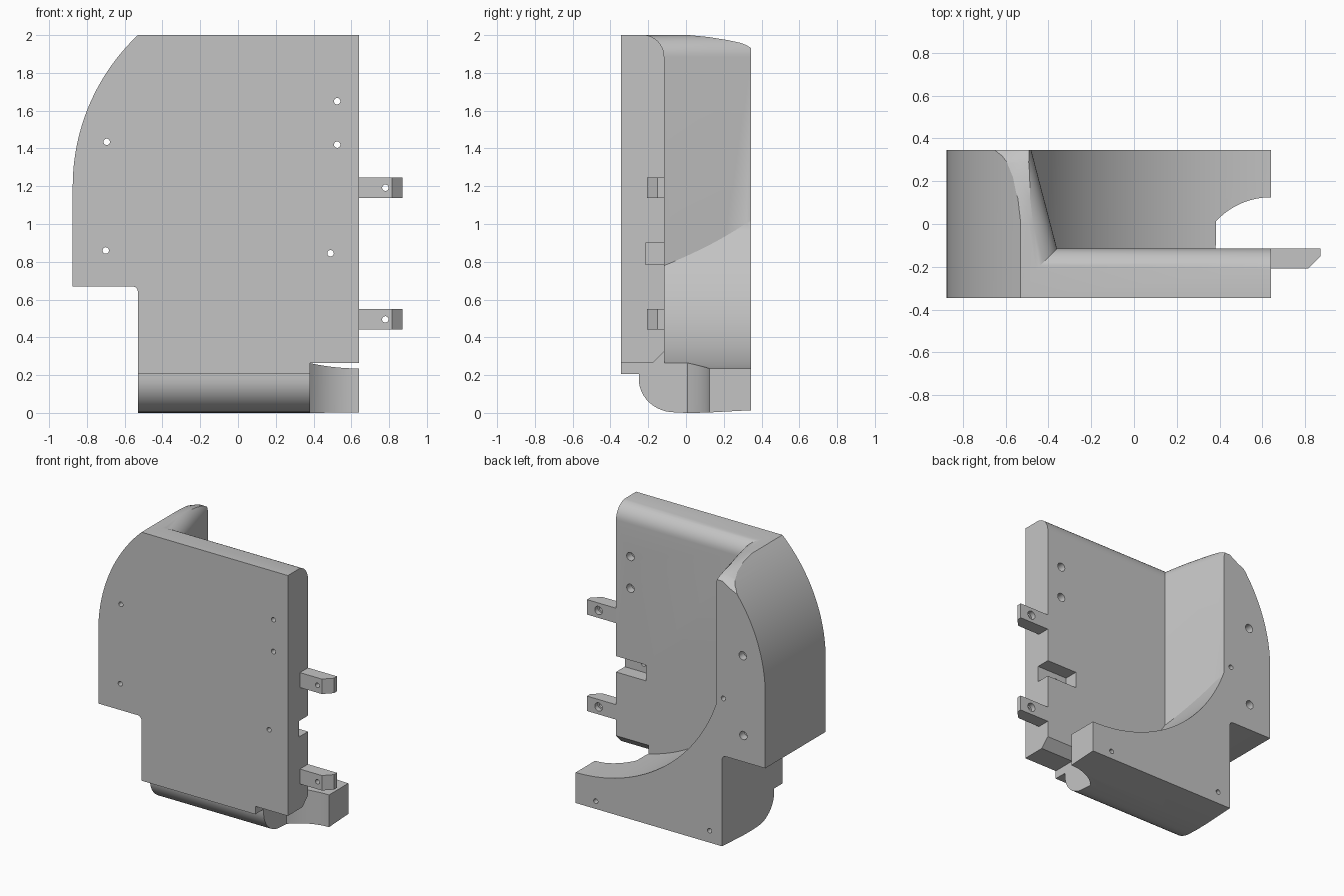
import bpy, bmesh
from math import sin, cos, pi, sqrt, radians

cube = bpy.data.objects.get("Cube")
if cube:
    bpy.data.objects.remove(cube)

grey = bpy.data.materials.new("plain grey")
grey.use_nodes = True
grey.diffuse_color = (0.55, 0.55, 0.55, 1)
grey.node_tree.nodes["Principled BSDF"].inputs["Base Color"].default_value = (0.55, 0.55, 0.55, 1)


def loft(name, sections):
    """Closed solid through matching rings of points."""
    bm = bmesh.new()
    rings = [[bm.verts.new(p) for p in s] for s in sections]
    n = len(rings[0])
    for a, b in zip(rings, rings[1:]):
        for i in range(n):
            j = (i + 1) % n
            bm.faces.new((a[i], a[j], b[j], b[i]))
    bm.faces.new(rings[0])
    bm.faces.new(rings[-1])
    bmesh.ops.recalc_face_normals(bm, faces=bm.faces[:])
    mesh = bpy.data.meshes.new(name)
    bm.to_mesh(mesh)
    bm.free()
    mesh.materials.append(grey)
    ob = bpy.data.objects.new(name, mesh)
    bpy.context.collection.objects.link(ob)
    return ob


def prism(name, outline, axis, lo, hi):
    """Extrude a 2D outline along an axis."""
    place = {"x": lambda a, b, d: (d, a, b),
             "y": lambda a, b, d: (a, d, b),
             "z": lambda a, b, d: (a, b, d)}[axis]
    return loft(name, [[place(a, b, d) for a, b in outline] for d in (lo, hi)])


def arc(cx, cz, r, start, end, n):
    angles = [radians(start + (end - start) * i / n) for i in range(n + 1)]
    return [(cx + r * cos(t), cz + r * sin(t)) for t in angles]


def combine(target, tool, operation="DIFFERENCE"):
    mod = target.modifiers.new("combine", "BOOLEAN")
    mod.operation, mod.object, mod.solver = operation, tool, "EXACT"
    bpy.context.view_layer.objects.active = target
    bpy.ops.object.modifier_apply(modifier=mod.name)
    bpy.data.objects.remove(tool)


def drill(target, x, z, r, lo, hi):
    combine(target, prism("drill", arc(x, z, r, 0, 345, 23), "y", lo, hi))


FRONT, BACK, PLATE = -0.345, 0.345, -0.115
LEFT, RIGHT = -0.53, 0.64


def wall_x(y):
    return -0.36 - 0.261 * (y - PLATE)


# Main body: outline with bulging side
outline = [(LEFT, 0), (RIGHT, 0), (RIGHT, 2)]
outline += arc(0.225, 1.2, 1.1, 133.3, 180, 32)
outline += [(-0.875, 0.67)] + arc(LEFT - 0.03, 0.64, 0.03, 90, 0, 6)
body = prism("housing_body", outline, "y", FRONT, BACK)

# Open cavity: curved floor limited by a tapered side wall
cavity = prism("cavity", [(0.7, 2.2), (-0.55, 2.2)] + arc(RIGHT, 1.425, 1.19, 180, 270, 48)
               + [(0.7, 0.235)], "y", PLATE, 0.4)
plan = [(wall_x(PLATE), PLATE), (0.8, PLATE), (0.8, 0.5), (wall_x(0.5), 0.5)]
combine(cavity, prism("limit", plan, "z", 0, 2.5), "INTERSECT")
combine(body, cavity)

# Rounded underside set back from the front plate
under = [(-0.4, -0.1), (-0.4, 0.205), (-0.25, 0.205)]
under += [(-0.06 + 0.19 * cos(t), 0.18 + 0.177 * sin(t))
          for t in [pi + pi / 2 * i / 12 for i in range(13)]]
under += [(0, 0), (0.1, 0.001), (0.4, 0.017), (0.4, -0.1)]
combine(body, prism("underside", under, "x", -0.6, 0.7))

# Scooped gap at the lower corner
scoop = [(0.38, -0.4), (0.7, -0.4), (0.7, 0.125)] + arc(RIGHT, -0.225, 0.35, 90, 138, 16)
combine(body, prism("scoop", scoop, "z", -0.1, 0.263))
combine(body, prism("chamfer", [(-0.18, 0.26), (-0.1, 0.34), (-0.1, 0.26)], "x", 0.38, 0.7))

# Slot in the plate edge
combine(body, prism("slot", [(0.4, -0.215), (0.7, -0.215), (0.7, -0.1), (0.4, -0.1)],
                    "z", 0.785, 0.9))

# Rounded top edge following the plate, then the side wall
R = 0.117
steps = [pi / 2 * i / 10 for i in range(11)]
profile = [(-0.02, 2.2), (-0.02, 1.885)]
profile += [(R * (1 - cos(t)), 1.885 + R * sin(t)) for t in steps] + [(R, 2.2)]
sections = [[(0.7, PLATE - o, z) for o, z in profile],
            [(wall_x(PLATE) - o, PLATE - o, z) for o, z in profile]]
sections += [[(wall_x(y) - o, y, z) for o, z in profile] for y in (0.0, 0.12, 0.24, 0.4)]
combine(body, loft("top_rounding", sections))

# Crown of the side wall falls away towards the back
crown = []
for y, drop in ((0.0, 0.0), (0.12, 0.012), (0.22, 0.028), (0.29, 0.043), (0.32, 0.055),
                (BACK, 0.07), (0.36, 0.078)):
    ridge = 2.001 - drop
    low = [(-0.40, ridge + 0.002), (-0.53, ridge),
           (-0.60, ridge - 0.6 * drop), (-0.68, ridge - 1.1 * drop)]
    crown.append([(x, y, z) for x, z in low + [(-0.68, 2.2), (-0.40, 2.2)]])
combine(body, loft("crown", crown))

# Screw holes with wider back ends, and small blind holes
for x, z, back in ((-0.695, 1.435, 0.29), (-0.70, 0.86, 0.29),
                   (0.525, 1.65, -0.17), (0.525, 1.42, -0.17)):
    drill(body, x, z, 0.017, -0.4, 0.4)
    drill(body, x, z, 0.03, back, 0.4)
drill(body, 0.49, 0.845, 0.017, -0.4, -0.1)
for x, z in ((0.48, 0.07), (-0.43, 0.1), (-0.54, 1.085)):
    drill(body, x, z, 0.017, 0.25, 0.4)

# Side mounting tabs
parts = [body]
tab_plan = [(RIGHT, PLATE), (RIGHT, -0.207), (0.815, -0.207), (0.872, -0.15), (0.872, PLATE)]
for name, z in (("upper_tab", 1.192), ("lower_tab", 0.495)):
    tab = prism(name, tab_plan, "z", z - 0.054, z + 0.054)
    drill(tab, 0.78, z, 0.017, -0.4, 0)
    drill(tab, 0.78, z, 0.03, -0.15, 0)
    parts.append(tab)

# Smooth curved faces, keep edges crisp
bpy.ops.object.select_all(action="DESELECT")
for ob in parts:
    ob.select_set(True)
bpy.context.view_layer.objects.active = body
bpy.ops.object.shade_smooth_by_angle(angle=radians(25))
